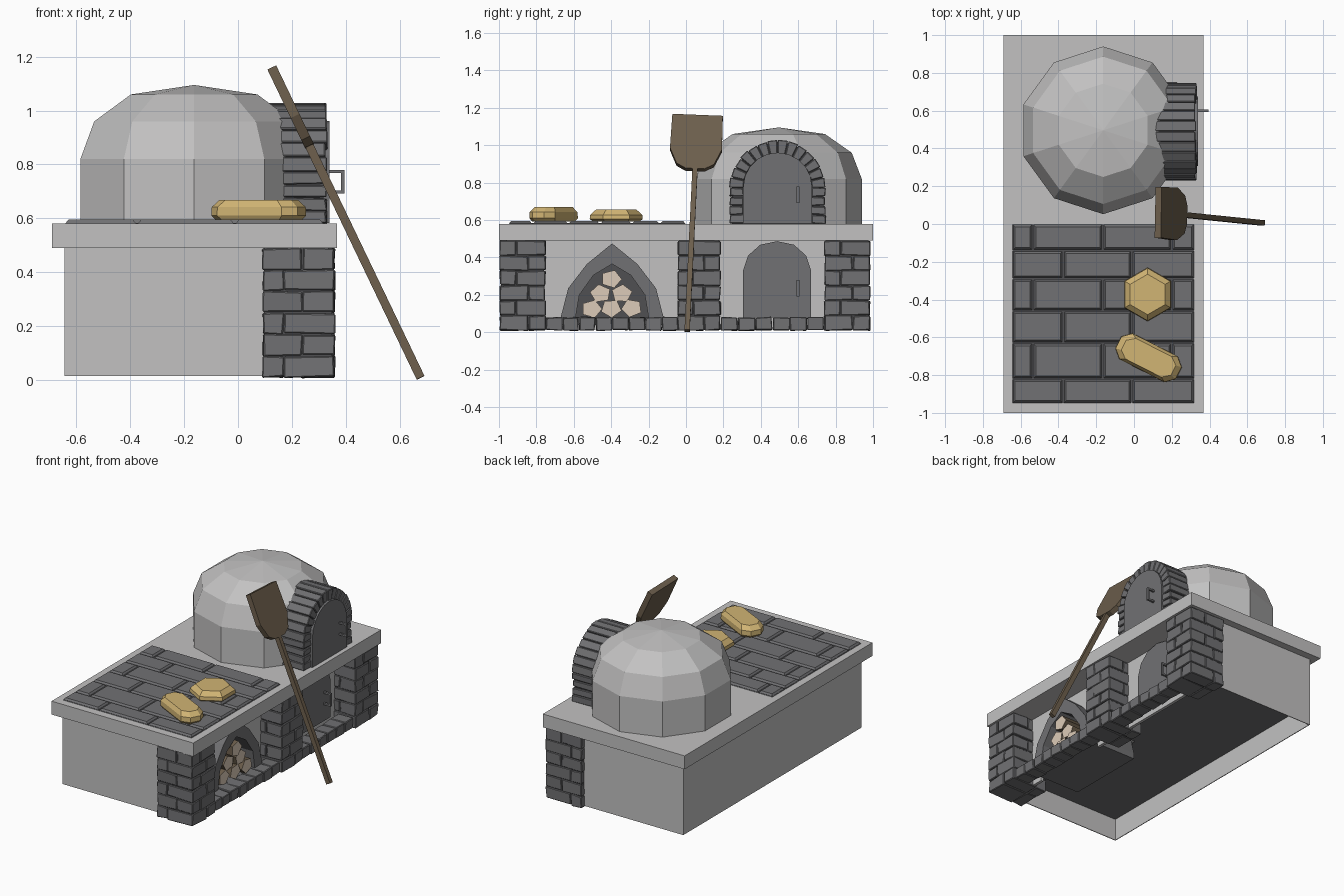
import bpy, bmesh, math, random
from mathutils import Vector

if "Cube" in bpy.data.objects:
    bpy.data.objects.remove(bpy.data.objects["Cube"])
random.seed(4)
X, Y, Z, O = Vector((1, 0, 0)), Vector((0, 1, 0)), Vector((0, 0, 1)), Vector((0, 0, 0))


def material(name, rgb):
    m = bpy.data.materials.new(name)
    m.diffuse_color = (*rgb, 1)
    m.use_nodes = True
    m.node_tree.nodes["Principled BSDF"].inputs["Base Color"].default_value = m.diffuse_color
    return m


PLASTER = material("pale plaster", (0.54, 0.535, 0.535))
STONE = material("dark stone", (0.165, 0.165, 0.172))
MORTAR = material("mortar shade", (0.08, 0.08, 0.085))
BREAD = material("golden crust", (0.64, 0.46, 0.175))
WOOD = material("brown wood", (0.15, 0.112, 0.072))
CUT = material("cut wood", (0.72, 0.60, 0.48))


def finish(name, bm, mats, bevel=0):
    bmesh.ops.recalc_face_normals(bm, faces=bm.faces[:])
    me = bpy.data.meshes.new(name)
    bm.to_mesh(me)
    bm.free()
    ob = bpy.data.objects.new(name, me)
    bpy.context.collection.objects.link(ob)
    for m in mats:
        me.materials.append(m)
    if bevel:
        mod = ob.modifiers.new("worn edges", 'BEVEL')
        mod.width, mod.segments = bevel, 1
    return ob


def loft(bm, rings):
    """Skin a stack of equal-length point rings and cap both ends."""
    vs = [[bm.verts.new(p) for p in r] for r in rings]
    n = len(vs[0])
    for a, b in zip(vs, vs[1:]):
        for i in range(n):
            bm.faces.new((a[i], a[(i + 1) % n], b[(i + 1) % n], b[i]))
    return [bm.faces.new(vs[0][::-1]), bm.faces.new(vs[-1])]


def prism(bm, pts, w0, w1, o=O, u=Y, v=Z, w=X):
    """Extrude a 2D outline (default: y/z outline along x)."""
    return loft(bm, [[o + u * a + v * b + w * k for a, b in pts] for k in (w0, w1)])


def box(bm, x0, x1, y0, y1, z0, z1, jit=0, inset=0):
    j = lambda: random.uniform(-jit, jit)
    rings = []
    for z, i in ((z0, 0), (z1, inset)):
        c = [(x0 + i, y0 + i), (x1 - i, y0 + i), (x1 - i, y1 - i), (x0 + i, y1 - i)]
        rings.append([(a + j(), b + j(), z + j()) for a, b in c])
    loft(bm, rings)


def simple(name, mat, *dims, bevel=0):
    bm = bmesh.new()
    box(bm, *dims)
    return finish(name, bm, [mat], bevel)


def outline(name, mat, pts, w0, w1, **axes):
    bm = bmesh.new()
    prism(bm, pts, w0, w1, **axes)
    return finish(name, bm, [mat])


def mirrored(half, c):
    """Half outline (offset, z) from the foot up to the apex -> full arch."""
    return [(c - a, z) for a, z in half] + [(c + a, z) for a, z in half[-2::-1]]


# plaster base, hollow underneath: U-shaped walls and front wall notched for the wood store
outer = mirrored([(.275, .08), (.235, .235), (.135, .365), (0, .475)], -.395)
inner = mirrored([(.195, .08), (.175, .20), (.10, .305), (0, .365)], -.395)
PLAN = dict(u=X, v=Y, w=Z)
outline("base_walls", PLASTER, [(.18, -.95), (-.645, -.95), (-.645, .95), (.18, .95), (.18, .945),
                                (-.64, .945), (-.64, -.945), (.18, -.945)], .015, .495, **PLAN)
notch = [(outer[0][0], .015)] + outer + [(outer[-1][0], .015)]
outline("front_wall", PLASTER, [(-.95, .495), (-.95, .015)] + notch + [(.95, .015), (.95, .495)], .18, .2)
simple("worktop_slab", PLASTER, -.69, .367, -1, 1, .49, .58)
outline("under_panel", STONE, [(-.642, -.947), (.185, -.947), (.185, -.675), (-.105, -.675), (-.105, -.115),
                               (.185, -.115), (.185, .947), (-.642, .947)], .165, .17, **PLAN)

# wood store lining, pointed surround and stacked logs
outline("wood_store_arch", STONE, outer + inner[::-1], -.1, .265)
simple("wood_store_floor", STONE, -.1, .25, -.67, -.12, .04, .08)
outline("wood_store_back", MORTAR, inner, -.1, -.09)
bm = bmesh.new()
for k, (y, z) in enumerate([(-.505, .125), (-.40, .128), (-.29, .13), (-.457, .207), (-.343, .207), (-.40, .285)]):
    pts = [(y + .057 * math.cos(a + k), z + .05 * math.sin(a + k)) for a in [i * math.tau / 5 for i in range(5)]]
    for f in prism(bm, pts, -.08, .25 + .01 * (k % 3)):
        f.material_index = 1
finish("firewood_logs", bm, [WOOD, CUT])

# three brick pillars
for name, y0, y1 in [("front_pillar", -.997, -.75), ("middle_pillar", -.045, .185), ("rear_pillar", .738, .985)]:
    simple(name + "_core", MORTAR, .097, .349, y0 + .008, y1 - .008, .015, .49)
    bm = bmesh.new()
    for r in range(6):
        z = .01 + r * .08
        sx = .24 if r % 2 else .17
        sy = y0 + (y1 - y0) * (.36 if r % 2 else .62)
        for xa, xb in ((.09, sx), (sx, .36)):
            for ya, yb in ((y0, sy), (sy, y1)):
                box(bm, xa + .002, xb - .002, ya + .002, yb - .002, z + .001, z + .078, .004)
    finish(name + "_bricks", bm, [STONE], .004)

# low brick curbs between the pillars
bm = bmesh.new()
for y0, y1, n in ((-.75, -.04, 8), (.185, .74, 6)):
    d = (y1 - y0) / n
    for i in range(n):
        box(bm, .235, .345, y0 + i * d + .002, y0 + (i + 1) * d - .002, .01, .08, .004)
finish("curb_bricks", bm, [STONE], .004)

# tiled work surface with sloped tile edges
simple("tile_bed", MORTAR, -.64, .315, -.945, -.005, .575, .5835)
bm = bmesh.new()
rows = [0, -.14, -.29, -.46, -.63, -.82, -.95]
for r in range(6):
    joints = [-.645] + ([-.375, -.012] if r % 2 else [-.535, -.165, .2]) + [.32]
    for a, b in zip(joints, joints[1:]):
        box(bm, a + .003, b - .003, rows[r + 1] + .003, rows[r] - .003, .58, .595, 0, .012)
finish("work_surface_tiles", bm, [STONE])

# ten-sided oven dome
bm = bmesh.new()
rings = []
for r, z in [(.444, .575), (.444, .82), (.39, .96), (.247, 1.06), (.002, 1.095)]:
    rings.append([(-.163 + r * math.sin(i * math.tau / 10), .496 + r * math.cos(i * math.tau / 10), z) for i in range(10)])
loft(bm, rings)
finish("oven_dome", bm, [PLASTER])


def round_arch(r, c, foot, spring, n=12):
    arc = [(c - r * math.cos(math.pi * i / n), spring + r * math.sin(math.pi * i / n)) for i in range(n + 1)]
    return [(c - r, foot)] + arc + [(c + r, foot)]


# oven mouth: mortar core, side bricks, arch bricks
C, S = .49, .772
outline("oven_mouth_core", MORTAR, round_arch(.245, C, .578, S), .08, .317)
bm = bmesh.new()
for side in (-1, 1):
    for i in range(4):
        ya, yb = sorted((C + side * .183, C + side * .255))
        z = .58 + i * .048
        box(bm, .08, .328, ya, yb, z + .0015, z + .0465, .004)
N = 14
for i in range(N):
    a, b = math.pi * (i + .03) / N, math.pi * (i + .97) / N
    ro = .256 + random.uniform(-.004, .004)
    pts = [(C + r * math.cos(t), S + r * math.sin(t)) for r, t in ((.183, a), (ro, a), (ro, b), (.183, b))]
    prism(bm, pts, .08, .328 + random.uniform(-.005, .005))
finish("oven_mouth_bricks", bm, [STONE], .004)

# doors and their handles
outline("oven_door", STONE, round_arch(.184, C, .582, S + .005, 10), .30, .34)
lower = mirrored([(.182, .08), (.182, .33), (.155, .41), (.09, .468), (0, .487)], .487)
outline("lower_door", STONE, lower, .19, .222)
for name, x, z in (("oven_door_handle", .338, .692), ("lower_door_handle", .22, .192)):
    bm = bmesh.new()
    box(bm, x + .045, x + .057, .592, .606, z, z + .088)
    for h in (z, z + .076):
        box(bm, x - .005, x + .046, .592, .606, h, h + .012)
    finish(name, bm, [STONE])


# breads: stacked shrinking outlines
def bread(name, cx, cy, rot, pts, levels):
    bm = bmesh.new()
    c, s = math.cos(rot), math.sin(rot)
    rings = []
    for inset, z in levels:
        ring = []
        for a, b in pts:
            k = 1 - inset / math.hypot(a, b)
            ring.append((cx + k * (a * c - b * s), cy + k * (a * s + b * c), z))
        rings.append(ring)
    loft(bm, rings)
    finish(name, bm, [BREAD])


hexa = [(.142 * math.sin(i * math.tau / 6), .142 * math.cos(i * math.tau / 6)) for i in range(6)]
bread("round_bread", .072, -.373, 0, hexa, [(.02, .592), (0, .605), (.003, .628), (.035, .657)])
loaf = [(-.18, -.035), (-.135, -.077), (.135, -.077), (.18, -.035), (.18, .035), (.135, .077), (-.135, .077), (-.18, .035)]
bread("long_loaf", .077, -.708, math.radians(-27), loaf, [(.02, .592), (0, .61), (.002, .642), (.033, .669)])

# leaning bread peel: square handle and flat blade
p0, p1 = Vector((.678, .006, .008)), Vector((.128, .062, 1.155))
d = (p1 - p0).normalized()
s = (Y - d * d.y).normalized()
n = d.cross(s)
L = (p1 - p0).length
bm = bmesh.new()
prism(bm, [(-.014, 0), (.014, 0), (.014, L - .28), (-.014, L - .28)], -.016, .016, p0, s, d, n)
finish("peel_handle", bm, [WOOD])
bm = bmesh.new()
half = [(.05, L - .318), (.10, L - .29), (.139, L - .20), (.135, L)]
prism(bm, [(-a, t) for a, t in half] + [(a, t) for a, t in half[::-1]], -.018, .018, p0, s, d, n)
finish("peel_blade", bm, [WOOD])
